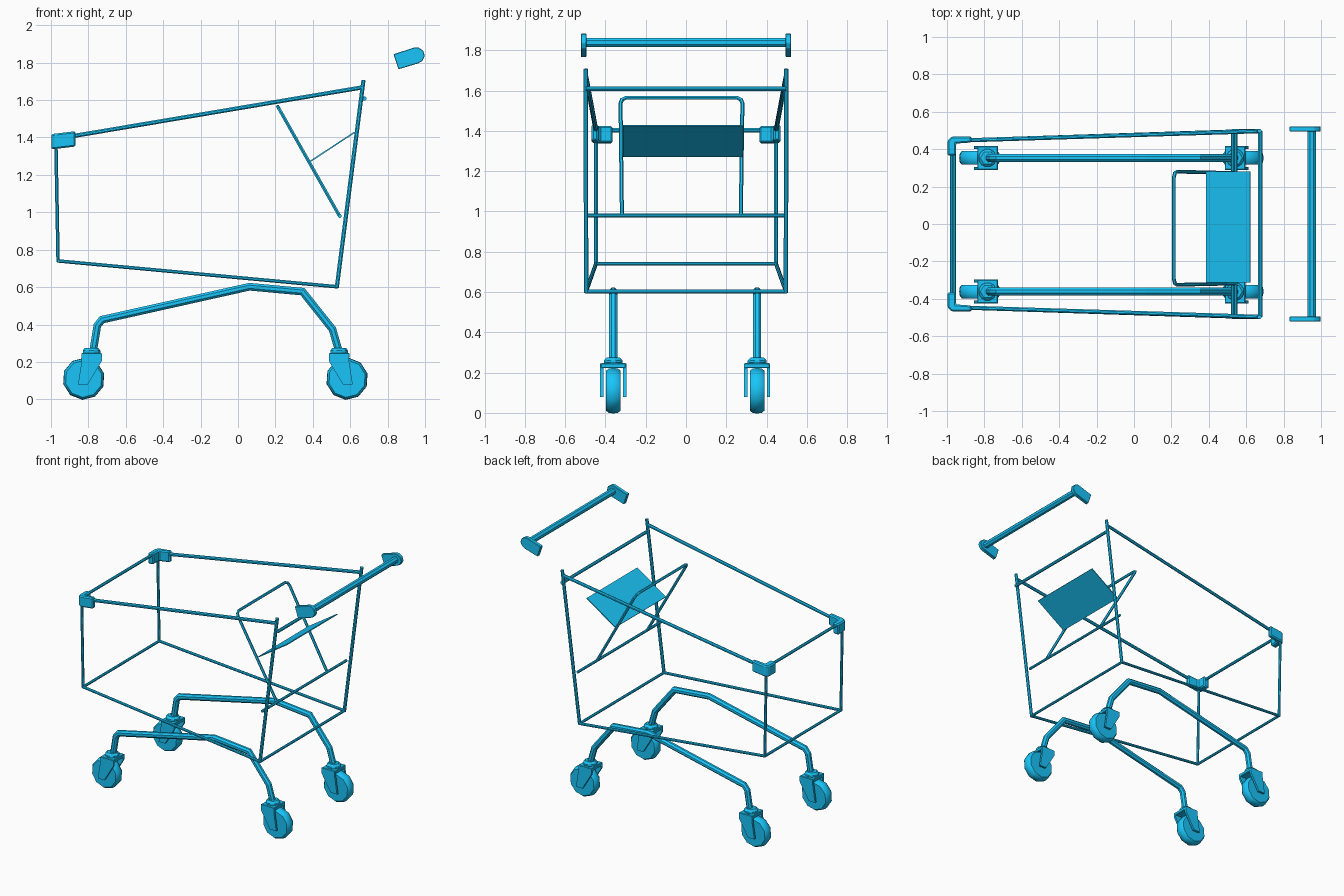
import bpy, bmesh, math
from mathutils import Vector

if "Cube" in bpy.data.objects:
    bpy.data.objects.remove(bpy.data.objects["Cube"])

blue = bpy.data.materials.new("blue")
blue.diffuse_color = (0.01, 0.56, 0.95, 1)
blue.use_nodes = True
blue.node_tree.nodes["Principled BSDF"].inputs["Base Color"].default_value = blue.diffuse_color


def finish(name, bm):
    bmesh.ops.recalc_face_normals(bm, faces=bm.faces[:])
    me = bpy.data.meshes.new(name)
    bm.to_mesh(me)
    bm.free()
    me.materials.append(blue)
    ob = bpy.data.objects.new(name, me)
    bpy.context.collection.objects.link(ob)
    return ob


def smooth(ob, deg):
    bpy.ops.object.select_all(action="DESELECT")
    ob.select_set(True)
    bpy.context.view_layer.objects.active = ob
    bpy.ops.object.shade_smooth_by_angle(angle=math.radians(deg))
    return ob


def tube(name, pts, r, sides=8):
    """Sweep a polygon along a path, with mitred joints."""
    pts = [Vector(p) for p in pts]
    bm = bmesh.new()
    dirs = [(b - a).normalized() for a, b in zip(pts, pts[1:])]
    up = Vector((0, 0, 1)) if abs(dirs[0].z) < 0.7 else Vector((0, 1, 0))
    u = dirs[0].cross(up).normalized()
    v = dirs[0].cross(u)
    angs = [2 * math.pi * (i + 0.5) / sides for i in range(sides)]
    ring = [pts[0] + r * (u * math.cos(a) + v * math.sin(a)) for a in angs]
    rings = [[bm.verts.new(p) for p in ring]]
    for i, d in enumerate(dirs):
        n = (d + dirs[i + 1]).normalized() if i + 1 < len(dirs) else d
        ring = [p + d * ((pts[i + 1] - p).dot(n) / d.dot(n)) for p in ring]
        rings.append([bm.verts.new(p) for p in ring])
    for a, b in zip(rings, rings[1:]):
        for i in range(sides):
            j = (i + 1) % sides
            bm.faces.new((a[i], a[j], b[j], b[i]))
    bm.faces.new(rings[0])
    bm.faces.new(rings[-1])
    return finish(name, bm)


def prism(name, prof, lo, hi, plane="xz", bevel=0):
    """Extrude a 2D profile across the third axis."""
    bm = bmesh.new()
    put = (lambda p, t: (p[0], t, p[1])) if plane == "xz" else (lambda p, t: (p[0], p[1], t))
    a = [bm.verts.new(put(p, lo)) for p in prof]
    b = [bm.verts.new(put(p, hi)) for p in prof]
    bm.faces.new(a)
    bm.faces.new(b)
    for i in range(len(prof)):
        j = (i + 1) % len(prof)
        bm.faces.new((a[i], a[j], b[j], b[i]))
    ob = finish(name, bm)
    if bevel:
        m = ob.modifiers.new("bevel", "BEVEL")
        m.width, m.segments = bevel, 1
    return ob


def wheel(name, x, y, z, r, half):
    """Lathe a rounded tyre profile around the y axis, with flat sides."""
    bm = bmesh.new()
    prof = [(-half, r * 0.88), (-half * 0.6, r * 0.98), (half * 0.6, r * 0.98), (half, r * 0.88)]
    prof.insert(2, (0, r))
    n = 10
    rings = []
    for dy, rr in prof:
        rings.append([bm.verts.new((x + rr * math.cos(k * 2 * math.pi / n + 0.25), y + dy,
                                    z + rr * math.sin(k * 2 * math.pi / n + 0.25))) for k in range(n)])
    for a, b in zip(rings, rings[1:]):
        for i in range(n):
            j = (i + 1) % n
            bm.faces.new((a[i], a[j], b[j], b[i]))
    bm.faces.new(rings[0])
    bm.faces.new(rings[-1])
    return smooth(finish(name, bm), 50)


def caster(label, x, y, t):
    """Swivel caster; t is the trailing direction along x."""
    wx = x + t * 0.042
    wheel(label + "_wheel", wx, y, 0.11, 0.113, 0.036)
    # fork plates on each side and bridge above
    fork = [(x + t * 0.053, 0.245), (x - t * 0.055, 0.245), (x - t * 0.055, 0.205),
            (wx - t * 0.022, 0.08), (wx + t * 0.03, 0.08), (x + t * 0.053, 0.205)]
    for s in (-1, 1):
        c = y + s * 0.057
        prism(label + "_fork_plate", fork, c - 0.008, c + 0.008)
    prism(label + "_fork_bridge", [(x - 0.055, y - 0.063), (x + 0.055, y - 0.063),
          (x + 0.055, y + 0.063), (x - 0.055, y + 0.063)], 0.222, 0.247, "xy", 0.004)
    # hexagonal swivel nut
    hexa = [(x + 0.054 * math.cos(k * math.pi / 3), y + 0.054 * math.sin(k * math.pi / 3)) for k in range(6)]
    prism(label + "_swivel_nut", hexa, 0.235, 0.274, "xy", 0.014)


for s, side in ((-1, "right"), (1, "left")):
    # basket side wires
    tube(side + "_rear_post", [(0.528, s * 0.496, 0.597), (0.671, s * 0.497, 1.707)], 0.012)
    tube(side + "_top_rail", [(-0.975, s * 0.445, 1.392), (0.665, s * 0.496, 1.668)], 0.012)
    tube(side + "_bottom_rail", [(-0.962, s * 0.447, 0.74), (0.53, s * 0.496, 0.602)], 0.01)
    tube(side + "_front_post", [(-0.974, s * 0.447, 1.39), (-0.962, s * 0.447, 0.735)], 0.01)

    # corner bumper, tilted along the top rail
    prof = [(-0.868, s * 0.468), (-0.975, s * 0.468), (-0.998, s * 0.445), (-0.998, s * 0.365),
            (-0.952, s * 0.365), (-0.952, s * 0.43), (-0.868, s * 0.436)]
    ob = prism(side + "_corner_bumper", prof, 1.342, 1.424, "xy", 0.008)
    for v in ob.data.vertices:
        v.co.z += 0.12 * (v.co.x + 0.95)

    # leg tube with its two casters
    y = s * 0.357 - 0.004
    path = [(-0.775, 0.255), (-0.752, 0.395), (-0.727, 0.426), (0.061, 0.602),
            (0.345, 0.576), (0.505, 0.375), (0.54, 0.255)]
    tube(side + "_leg_tube", [(x, y, z) for x, z in path], 0.022)
    caster(side + "_front_caster", -0.783, y, -1)
    caster(side + "_rear_caster", 0.541, y, 1)

    # handle end cap with rounded tip
    cap = [(0.831, 1.845), (0.858, 1.765), (0.962, 1.796), (0.985, 1.808), (0.999, 1.836),
           (0.99, 1.865), (0.965, 1.881), (0.945, 1.882)]
    prism(side + "_handle_cap", cap, min(s * 0.494, s * 0.522), max(s * 0.494, s * 0.522), "xz", 0.003)


def cross(name, x, z, half, r):
    tube(name, [(x, -half, z), (x, half, z)], r)


# bars across the cart
cross("front_top_bar", -0.974, 1.403, 0.447, 0.011)
cross("front_bottom_bar", -0.962, 0.74, 0.447, 0.01)
cross("rear_bottom_bar", 0.529, 0.602, 0.496, 0.01)
cross("rear_top_bar", 0.675, 1.609, 0.496, 0.012)
cross("seat_hinge_bar", 0.545, 0.98, 0.496, 0.01)
cross("handle_bar", 0.95, 1.838, 0.5, 0.024)

# child seat back: bent wire loop in a tilted plane
A, B = Vector((0.543, 0, 0.98)), Vector((0.213, 0, 1.565))
loop = [(-0.318, 0), (-0.325, 0.95), (-0.318, 0.982), (-0.295, 1),
        (0.25, 1), (0.273, 0.982), (0.28, 0.95), (0.272, 0)]
tube("seat_back_frame", [A.lerp(B, t) + Vector((0, y, 0)) for y, t in loop], 0.01, 6)

# seat panel
prism("seat_panel", [(0.384, 1.275), (0.62, 1.43), (0.624, 1.424), (0.388, 1.269)], -0.313, 0.28)
